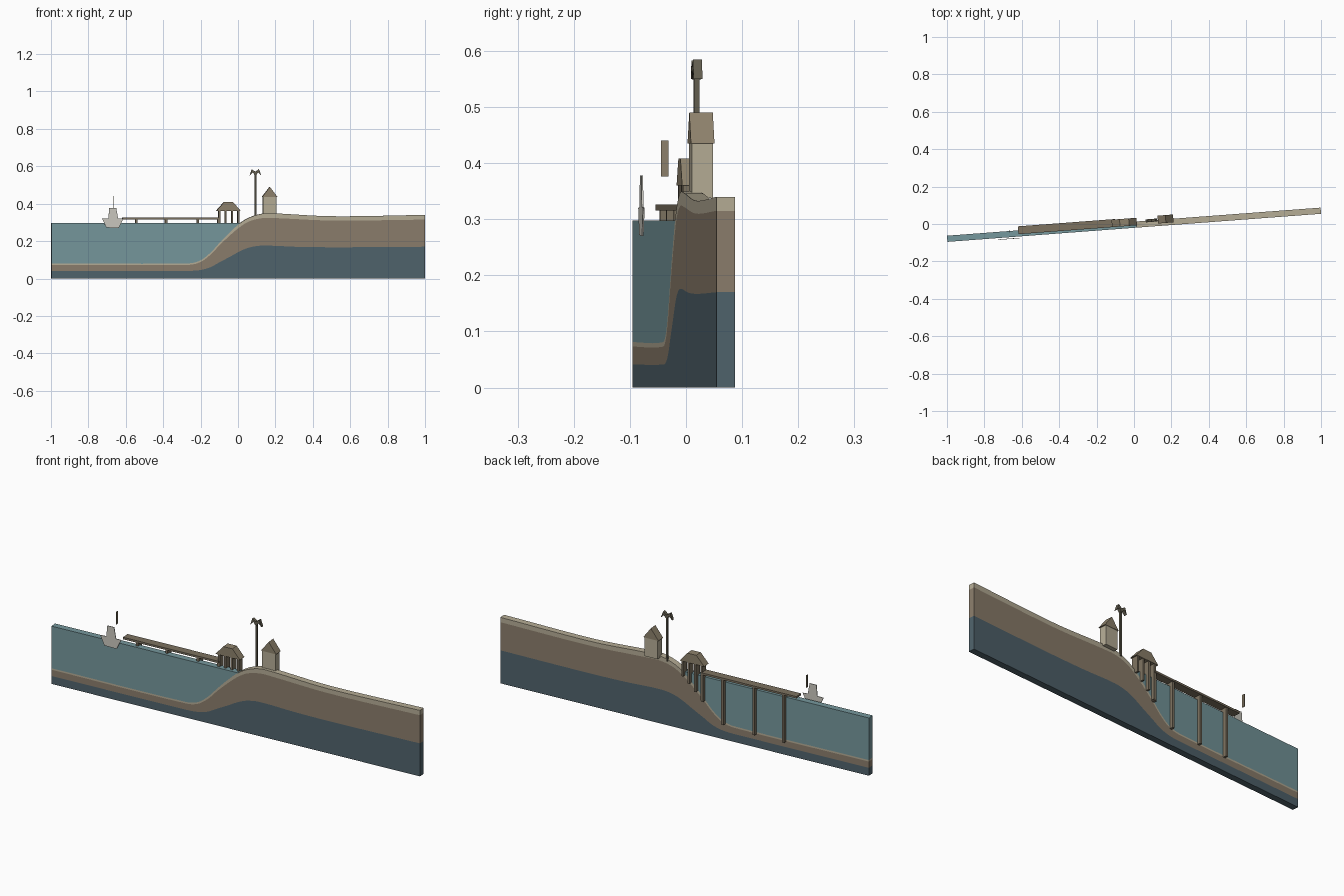
import bpy, bmesh
from math import radians
from mathutils import Matrix, Vector

cube = bpy.data.objects.get("Cube")
if cube:
    bpy.data.objects.remove(cube, do_unlink=True)


def material(name, rgb):
    m = bpy.data.materials.new(name)
    m.use_nodes = True
    lin = [(c / 255 / 12.92 if c < 11 else ((c / 255 + 0.055) / 1.055) ** 2.4) for c in rgb]
    m.diffuse_color = (*lin, 1)
    bsdf = m.node_tree.nodes["Principled BSDF"]
    bsdf.inputs["Base Color"].default_value = (*lin, 1)
    bsdf.inputs["Roughness"].default_value = 0.9
    return m


WATER = material("water_blue", (118, 152, 157))
ROCK = material("deep_slate", (80, 99, 108))
EARTH = material("earth_brown", (140, 126, 108))
SAND = material("pale_sand", (182, 173, 150))
WOOD = material("wood_brown", (125, 114, 96))
ROOF = material("roof_tan", (142, 130, 108))
HULL = material("boat_grey", (203, 201, 192))
PALM = material("palm_olive", (100, 95, 80))

# The whole section stands slightly turned about the vertical
PLACE = Matrix.Translation((0, -0.004, 0)) @ Matrix.Rotation(radians(4.3), 4, 'Z')
HALF = 0.0165     # half thickness of the ground slab
MID = 0.016       # depth at which the structures stand


def prism(name, outline, mat, v=MID, half=0.018):
    """Extrude an (x, z) outline through the depth."""
    bm = bmesh.new()
    face = bm.faces.new([bm.verts.new((x, v - half, z)) for x, z in outline])
    out = bmesh.ops.extrude_face_region(bm, geom=[face])
    moved = [g for g in out["geom"] if isinstance(g, bmesh.types.BMVert)]
    bmesh.ops.translate(bm, verts=moved, vec=(0, 2 * half, 0))
    bmesh.ops.recalc_face_normals(bm, faces=bm.faces)
    bm.transform(PLACE)
    me = bpy.data.meshes.new(name)
    bm.to_mesh(me)
    bm.free()
    me.materials.append(mat)
    ob = bpy.data.objects.new(name, me)
    bpy.context.collection.objects.link(ob)
    return ob


def block(name, x0, x1, z0, z1, mat, v=MID, half=0.018):
    return prism(name, [(x0, z0), (x1, z0), (x1, z1), (x0, z1)], mat, v, half)


def smooth_line(keys, steps=6):
    """Catmull-Rom through stations."""
    pts = [Vector(k) for k in keys]
    pts = [pts[0]] + pts + [pts[-1]]
    line = []
    for a, b, c, d in zip(pts, pts[1:], pts[2:], pts[3:]):
        m0 = (c - a) * ((c.x - b.x) / (c.x - a.x))
        m1 = (d - b) * ((c.x - b.x) / (d.x - b.x))
        for i in range(steps):
            t = i / steps
            line.append(b * (2*t**3 - 3*t**2 + 1) + m0 * (t**3 - 2*t**2 + t)
                        + c * (3*t**2 - 2*t**3) + m1 * (t**3 - t**2))
    return [tuple(p) for p in line + [pts[-1]]]


def height(line, x):
    for (x0, z0), (x1, z1) in zip(line, line[1:]):
        if x0 <= x <= x1:
            return z0 + (z1 - z0) * (x - x0) / (x1 - x0)
    return line[-1][1]


# Ground strata
END = 1.0015
rock = smooth_line([(-END, .041), (-.27, .041), (-.205, .045), (-.15, .06), (-.1, .087),
                    (-.045, .116), (.01, .146), (.06, .166), (.13, .176), (.33, .169),
                    (.55, .167), (END, .17)])
earth = smooth_line([(-END, .073), (-.27, .073), (-.205, .087), (-.15, .126), (-.1, .178),
                     (-.045, .23), (.01, .276), (.06, .306), (.13, .323), (.2, .323),
                     (.5, .31), (END, .315)])
sand = smooth_line([(-END, .081), (-.27, .081), (-.205, .096), (-.15, .137), (-.1, .191),
                    (-.045, .247), (.01, .296), (.06, .326), (.13, .347), (.2, .348),
                    (.5, .333), (END, .34)])
prism("rock_layer", [(-END, 0), *rock, (END, 0)], ROCK, 0, HALF)
prism("earth_layer", rock + earth[::-1], EARTH, 0, HALF)
prism("sand_layer", earth + sand[::-1], SAND, 0, HALF)

# Water body over the sea bed
LEVEL = 0.298
bed = [p for p in sand if p[0] < 0.05 and p[1] < LEVEL - 0.001]
prism("water", bed + [(bed[-1][0] + 0.002, LEVEL), (-END, LEVEL)], WATER, 0, HALF)

# Pier: deck and piles reaching the bed
block("pier_deck", -.62, -.1, .316, .326, WOOD, MID + 0.001, 0.021)
for i, x in enumerate((-.545, -.385, -.215, -.105)):
    block(f"pier_pile_{i}", x - .006, x + .006, height(sand, x) - .01, .316, WOOD)

# Pavilion on stilts at the shore
for i, x in enumerate((-.1, -.066, -.031, .003)):
    block(f"pavilion_post_{i}", x - .005, x + .005, height(sand, x) - .01, .362, WOOD)
prism("pavilion_roof", [(-.118, .36), (.016, .36), (-.026, .408), (-.075, .408)],
      ROOF, MID, 0.02)

# Palm
block("palm_trunk", .091, .099, .33, .56, PALM, MID, 0.005)
crown = [(-.031, .55), (-.02, .583), (0, .571), (.018, .585), (.031, .55),
         (.014, .567), (0, .549), (-.014, .567)]
prism("palm_crown", [(x + .095, z) for x, z in crown], PALM, MID, 0.008)

# House on the hill
block("house_walls", .135, .206, .338, .437, SAND, MID + 0.002, 0.019)
prism("house_roof", [(.129, .435), (.212, .435), (.171, .49)], ROOF, MID + 0.002, 0.021)

# Boat silhouette in front of the water, with its mast
prism("boat", [(-.73, .32), (-.708, .272), (-.642, .27), (-.617, .32), (-.645, .322),
               (-.655, .378), (-.692, .378), (-.697, .322)], HULL, -0.025, 0.0015)
block("boat_mast", -.667, -.663, .376, .44, ROOF, MID, 0.0065)
